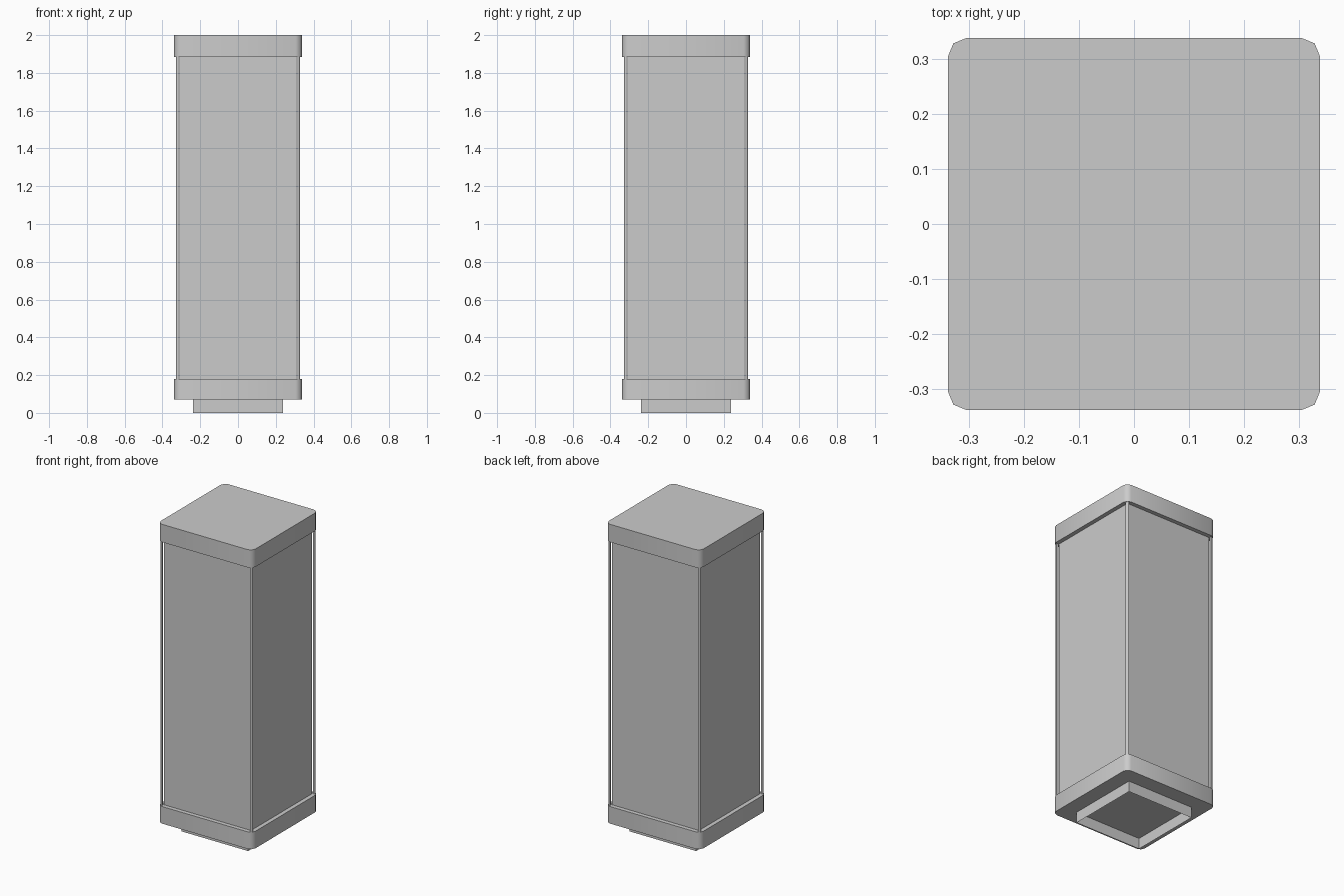
import bpy, bmesh

if "Cube" in bpy.data.objects:
    bpy.data.objects.remove(bpy.data.objects["Cube"])

def material(name, v):
    m = bpy.data.materials.new(name)
    m.diffuse_color = (v, v, v, 1)
    m.use_nodes = True
    m.node_tree.nodes["Principled BSDF"].inputs["Base Color"].default_value = m.diffuse_color
    return m

frame_mat = material("frame_grey", 0.55)
panel_mat = material("panel_light_grey", 0.8)

def block(name, x, y, w, z0, z1, mat, round_xy=None, radius=0.0, open_ends=False):
    """Square prism; round_xy picks which vertical edges get a two-segment bevel."""
    bm = bmesh.new()
    bmesh.ops.create_cube(bm, size=1)
    for v in bm.verts:
        v.co = (x + v.co.x * w, y + v.co.y * w, z0 + (v.co.z + 0.5) * (z1 - z0))
    if round_xy:
        edges = [e for e in bm.edges
                 if abs(e.verts[0].co.z - e.verts[1].co.z) > 1e-4
                 and round_xy(e.verts[0].co)]
        bmesh.ops.bevel(bm, geom=edges, offset=radius, segments=2,
                        profile=0.5, affect='EDGES')
    if open_ends:
        caps = [f for f in bm.faces if abs(f.normal.z) > 0.9]
        bmesh.ops.delete(bm, geom=caps, context='FACES_ONLY')
    me = bpy.data.meshes.new(name)
    bm.to_mesh(me)
    bm.free()
    me.materials.append(mat)
    ob = bpy.data.objects.new(name, me)
    bpy.context.collection.objects.link(ob)
    bpy.context.view_layer.objects.active = ob
    ob.select_set(True)
    bpy.ops.object.shade_smooth_by_angle(angle=0.85)
    ob.select_set(False)
    return ob

# Open square foot
block("foot", 0, 0, 0.476, 0.0, 0.07, frame_mat, open_ends=True)

# Rounded bottom and top caps
block("bottom_cap", 0, 0, 0.676, 0.07, 0.18, frame_mat, lambda c: True, 0.033)
block("top_cap", 0, 0, 0.676, 1.885, 2.0, frame_mat, lambda c: True, 0.033)

# Recessed body panels
block("panels", 0, 0, 0.622, 0.18, 1.885, panel_mat)

# Slim corner posts, rounded on the outer edge
for sx in (-1, 1):
    for sy in (-1, 1):
        px, py = sx * 0.321, sy * 0.321
        block("corner_post", px, py, 0.014, 0.18, 1.885, frame_mat,
              lambda c: c.x * sx > 0.321 and c.y * sy > 0.321, 0.01)
